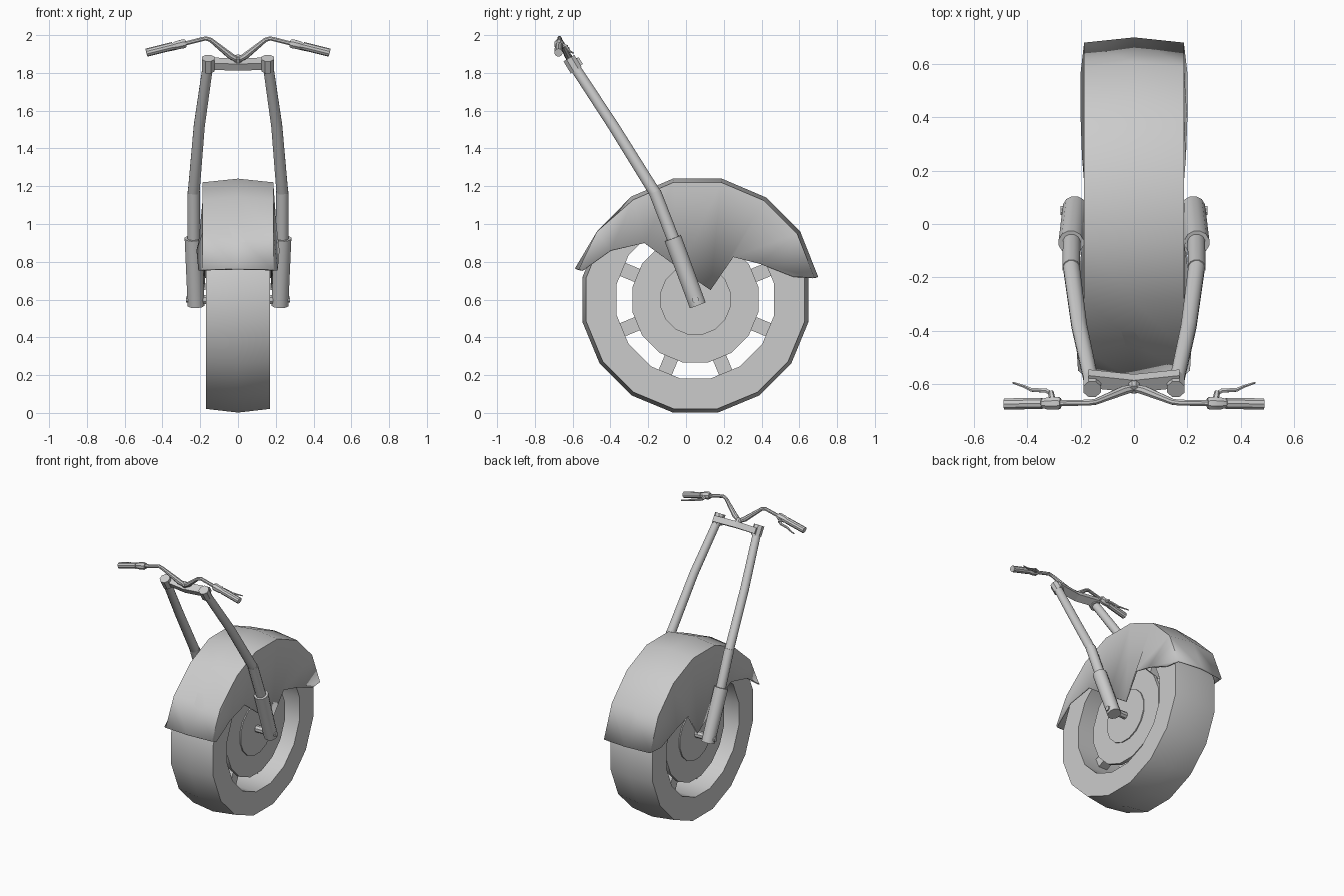
import bpy, bmesh, math
from mathutils import Vector, Matrix

if "Cube" in bpy.data.objects:
    bpy.data.objects.remove(bpy.data.objects["Cube"])

WY, WZ = 0.05, 0.60          # wheel centre


def finish(name, bm, mirror=False, recalc=True, angle=35):
    if recalc:
        bmesh.ops.recalc_face_normals(bm, faces=bm.faces)
    me = bpy.data.meshes.new(name)
    bm.to_mesh(me)
    bm.free()
    ob = bpy.data.objects.new(name, me)
    bpy.context.collection.objects.link(ob)
    bpy.ops.object.select_all(action='DESELECT')
    ob.select_set(True)
    bpy.context.view_layer.objects.active = ob
    bpy.ops.object.shade_smooth_by_angle(angle=math.radians(angle))
    if mirror:
        m = ob.modifiers.new("mirror", 'MIRROR')
        m.use_axis = (True, False, False)
        m.use_mirror_merge = False
    return ob


def tube(name, pts, radii, n=10, mirror=True):
    """Capped tube lofted through points with a radius at each."""
    pts = [Vector(p) for p in pts]
    bm = bmesh.new()
    rings = []
    for i, p in enumerate(pts):
        t = Vector()
        if i > 0:
            t += (p - pts[i - 1]).normalized()
        if i < len(pts) - 1:
            t += (pts[i + 1] - p).normalized()
        t.normalize()
        ref = Vector((0, 0, 1)) if abs(t.x) > 0.5 else Vector((1, 0, 0))
        u = t.cross(ref).normalized()
        v = t.cross(u)
        ring = []
        for k in range(n):
            a = 2 * math.pi * (k + 0.5) / n
            ring.append(bm.verts.new(p + radii[i] * (math.cos(a) * u + math.sin(a) * v)))
        rings.append(ring)
    for a, b in zip(rings, rings[1:]):
        for k in range(n):
            bm.faces.new((a[k], a[(k + 1) % n], b[(k + 1) % n], b[k]))
    bm.faces.new(rings[0])
    bm.faces.new(rings[-1])
    return finish(name, bm, mirror)


def wheel_ring(name, profile, n=16):
    """Closed (x, radius) profile revolved about the wheel axle."""
    bm = bmesh.new()
    rings = []
    for k in range(n):
        a = 2 * math.pi * (k + 0.5) / n
        rings.append([bm.verts.new((x, WY + r * math.cos(a), WZ + r * math.sin(a)))
                      for x, r in profile])
    m = len(profile)
    for k in range(n):
        a, b = rings[k], rings[(k + 1) % n]
        for j in range(m):
            bm.faces.new((a[j], a[(j + 1) % m], b[(j + 1) % m], b[j]))
    return finish(name, bm)


# Tyre with a crowned tread and deep inner barrel
wheel_ring("tire", [(-0.17, 0.59), (0, 0.61), (0.17, 0.59), (0.17, 0.425), (-0.17, 0.425)])

# Brake discs, hub and axle
tube("brake_disc", [(0.085, WY, WZ), (0.11, WY, WZ)], [0.34, 0.34], 16)
tube("disc_center", [(0.10, WY, WZ), (0.118, WY, WZ)], [0.19, 0.19], 16)
tube("hub", [(-0.09, WY, WZ), (0.09, WY, WZ)], [0.17, 0.17], 16, False)
tube("axle", [(-0.25, WY, WZ), (0.25, WY, WZ)], [0.025, 0.025], 8, False)
tube("axle_nut", [(0.24, WY, WZ), (0.275, WY, WZ)], [0.018, 0.018], 8)

# Eight short spokes
bm = bmesh.new()
for k in range(8):
    rot = Matrix.Rotation(math.pi / 8 + k * math.pi / 4, 4, 'X')
    mat = (Matrix.Translation((0, WY, WZ)) @ rot @ Matrix.Translation((0, 0.29, 0))
           @ Matrix.Diagonal((0.07, 0.27, 0.075, 1)))
    bmesh.ops.create_cube(bm, size=1, matrix=mat)
finish("spokes", bm)

# Fender rows, rear to front: ridge y, z, lower edge y, z, lower half width
rows = [(0.70, 0.72, 0.57, 0.72, 0.20), (0.605, 0.96, 0.39, 0.79, 0.20),
        (0.425, 1.14, 0.25, 0.825, 0.195), (0.19, 1.24, 0.13, 0.65, 0.185),
        (-0.07, 1.24, -0.03, 0.76, 0.19), (-0.29, 1.145, -0.22, 0.90, 0.21),
        (-0.48, 0.965, -0.40, 0.86, 0.22), (-0.588, 0.765, -0.55, 0.755, 0.21)]
bm = bmesh.new()
grid = []
for i, (ry, rz, ly, lz, w) in enumerate(rows):
    d = Vector((ry - WY, rz - WZ))
    e = d * (1 - 0.02 / d.length)
    if i == 6:                       # dent at the front, where the tyre shows
        e, d = d * 0.985, d.normalized() * 0.598
    edge = (WY + e.x, WZ + e.y)
    grid.append([bm.verts.new(c) for c in (
        (-w, ly, lz), (-0.187, *edge), (0, WY + d.x, WZ + d.y), (0.187, *edge), (w, ly, lz))])
for a, b in zip(grid, grid[1:]):
    for j in range(4):
        bm.faces.new((a[j], b[j], b[j + 1], a[j + 1]))
fender = finish("fender", bm, recalc=False, angle=50)
s = fender.modifiers.new("thickness", 'SOLIDIFY')
s.thickness = 0.012
s.offset = -1

# Fork legs: slider, middle sleeve, long bowed upper tube
tube("fork_slider", [(0.222, 0.062, 0.57), (0.236, -0.07, 0.925)], [0.046, 0.048], 12)
tube("fork_sleeve", [(0.234, -0.06, 0.90), (0.235, -0.165, 1.17)], [0.034, 0.034], 12)
tube("fork_tube", [(0.236, -0.155, 1.15), (0.205, -0.385, 1.52), (0.157, -0.605, 1.855)],
     [0.032, 0.030, 0.028], 12)

# Triple clamp: two rings and a bar swept back towards the middle
tilt = 0.576
tube("clamp_ring", [(0.157, -0.582, 1.815), (0.157, -0.62, 1.878)], [0.036, 0.036], 8)
bm = bmesh.new()
bmesh.ops.create_cube(bm, size=1, matrix=Matrix.Translation((0.085, -0.58, 1.85))
                      @ Matrix.Rotation(tilt, 4, 'X') @ Matrix.Diagonal((0.17, 0.055, 0.042, 1)))
for v in bm.verts:
    if v.co.x < 0.01:
        v.co += Vector((0, -0.018, -0.006))
finish("clamp_bar", bm, True)
tube("riser", [(0, -0.595, 1.85), (0, -0.622, 1.885)], [0.024, 0.020], 8, False)

# Handlebar, grips and controls
tube("handlebar", [(0.0, -0.615, 1.868), (0.04, -0.625, 1.89), (0.145, -0.667, 1.975),
                   (0.17, -0.67, 1.983), (0.36, -0.673, 1.936)],
     [0.014, 0.018, 0.012, 0.012, 0.012], 8)
tube("grip", [(0.345, -0.673, 1.942), (0.485, -0.675, 1.907)], [0.022, 0.022], 10)
tube("control_collar", [(0.275, -0.672, 1.957), (0.285, -0.672, 1.955), (0.325, -0.673, 1.946),
                        (0.345, -0.673, 1.941)], [0.020, 0.026, 0.024, 0.018], 8)
tube("lever_mount", [(0.305, -0.665, 1.950), (0.312, -0.628, 1.938)], [0.013, 0.010], 6)
tube("brake_lever", [(0.305, -0.64, 1.940), (0.33, -0.625, 1.930), (0.385, -0.622, 1.918),
                     (0.41, -0.610, 1.912), (0.455, -0.595, 1.905)],
     [0.008, 0.009, 0.008, 0.006, 0.004], 6)
